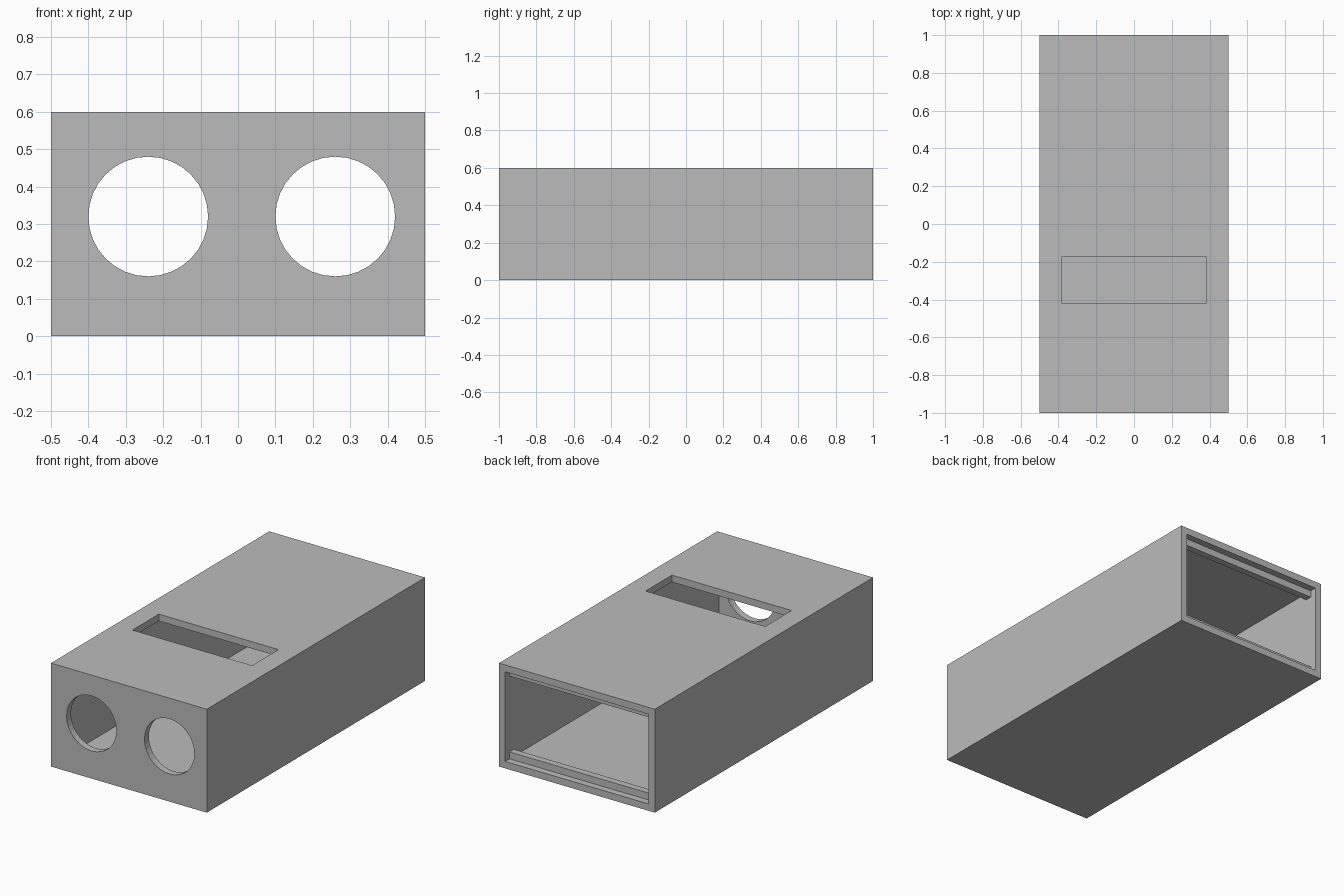
import bpy
from mathutils import Vector

if "Cube" in bpy.data.objects:
    bpy.data.objects.remove(bpy.data.objects["Cube"])

WALL = 0.04
WIDTH, LENGTH, HEIGHT = 1.0, 2.0, 0.6

grey = bpy.data.materials.new("plain grey")
grey.use_nodes = True
grey.diffuse_color = (0.5, 0.5, 0.5, 1)
grey.node_tree.nodes["Principled BSDF"].inputs["Base Color"].default_value = (0.5, 0.5, 0.5, 1)


def box(name, low, high):
    """Axis-aligned box between two corners."""
    low, high = Vector(low), Vector(high)
    bpy.ops.mesh.primitive_cube_add(size=1, location=(low + high) / 2)
    obj = bpy.context.object
    obj.name = name
    obj.scale = high - low
    bpy.ops.object.transform_apply(location=True, rotation=False, scale=True)
    obj.data.materials.append(grey)
    return obj


def cut(target, cutter):
    """Subtract the cutter from the target, then discard the cutter."""
    cutter.hide_render = True
    mod = target.modifiers.new("cut", "BOOLEAN")
    mod.operation = "DIFFERENCE"
    mod.solver = "EXACT"
    mod.object = cutter
    bpy.context.view_layer.objects.active = target
    bpy.ops.object.modifier_apply(modifier=mod.name)
    bpy.data.objects.remove(cutter)


# Outer case, hollow and open at the back
half_w, half_l = WIDTH / 2, LENGTH / 2
inner = half_w - WALL
case = box("case", (-half_w, -half_l, 0), (half_w, half_l, HEIGHT))
cut(case, box("cavity", (-inner, -half_l + WALL, WALL), (inner, half_l + 0.1, HEIGHT - WALL)))

# Two round openings in the front wall
for x in (-0.24, 0.26):
    bpy.ops.mesh.primitive_cylinder_add(vertices=32, radius=0.16, depth=0.2,
                                        location=(x, -half_l, 0.32), rotation=(1.5707963, 0, 0))
    hole = bpy.context.object
    hole.data.materials.append(grey)
    cut(case, hole)

# Rectangular slot in the top wall
cut(case, box("slot", (-0.385, -0.418, HEIGHT - 0.1), (0.383, -0.176, HEIGHT + 0.1)))

# Stop rails just inside the back opening, along floor and ceiling
rail_y = half_l - 2 * WALL
for name, z in (("lower_rail", WALL), ("upper_rail", HEIGHT - 2 * WALL)):
    box(name, (-inner, rail_y, z), (inner, rail_y + WALL, z + WALL))
